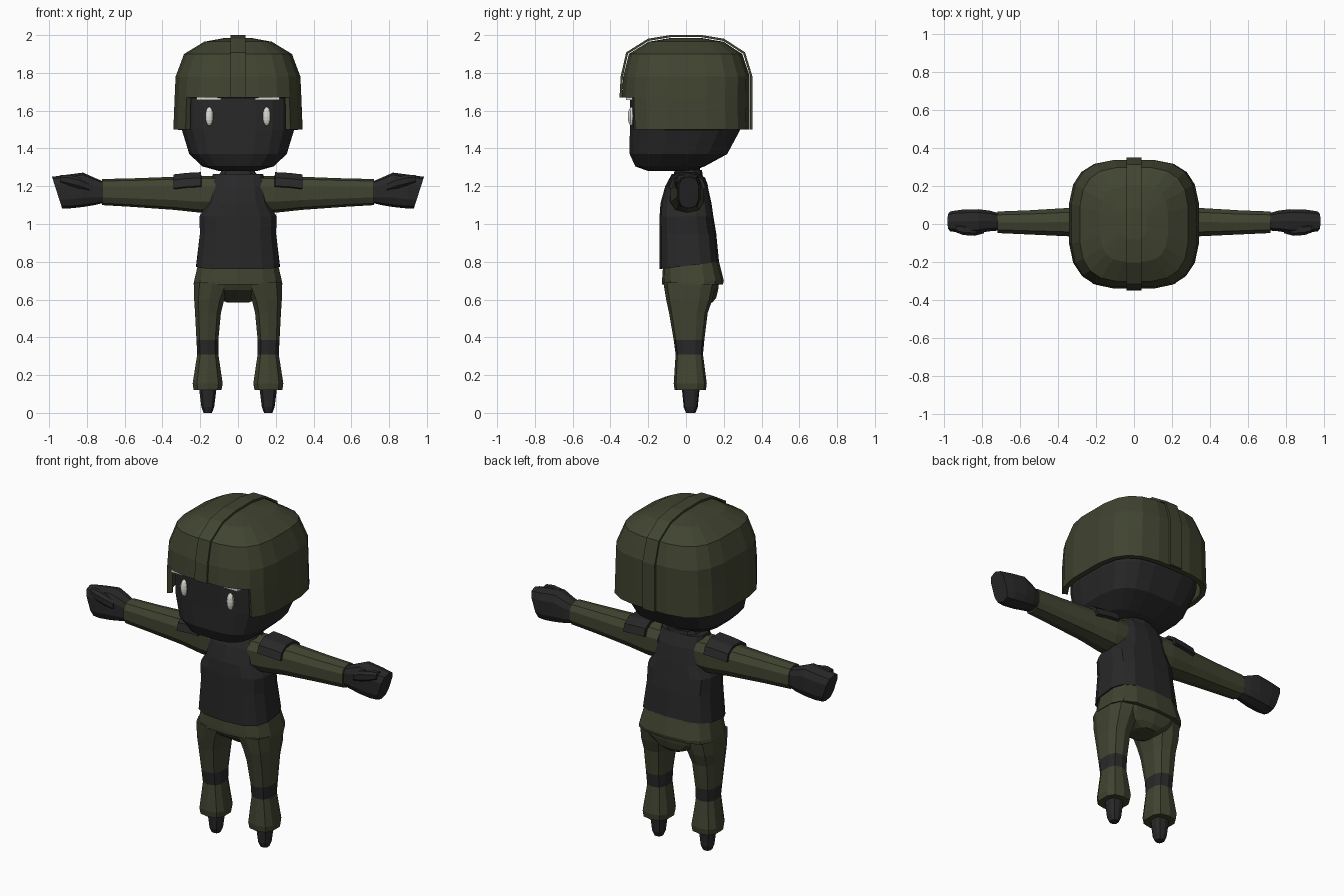
import bpy, bmesh, math

if "Cube" in bpy.data.objects:
    bpy.data.objects.remove(bpy.data.objects["Cube"])


def material(name, rgb):
    m = bpy.data.materials.new(name)
    m.diffuse_color = (*rgb, 1)
    m.use_nodes = True
    m.node_tree.nodes["Principled BSDF"].inputs["Base Color"].default_value = m.diffuse_color
    return m


GREEN = material("olive cloth", (0.052, 0.058, 0.030))
DARK = material("dark fabric", (0.021, 0.021, 0.022))
WHITE = material("eye white", (0.72, 0.72, 0.66))


def finish(name, bm, mats, mirror=False):
    bmesh.ops.recalc_face_normals(bm, faces=bm.faces)
    me = bpy.data.meshes.new(name)
    bm.to_mesh(me)
    bm.free()
    ob = bpy.data.objects.new(name, me)
    bpy.context.collection.objects.link(ob)
    for m in mats:
        me.materials.append(m)
    if mirror:
        ob.modifiers.new("mirror", "MIRROR").use_clip = False
    return ob


def ring(bm, axis, n, power, pos, u0, u1, v0, v1, shear=0.0):
    """Rounded-square ring; u,v are x,y (axis z) or y,z (axis x)."""
    verts = []
    for i in range(n):
        a = 2 * math.pi * (i + 0.5) / n
        c, s = math.cos(a), math.sin(a)
        u = (u0 + u1) / 2 + (u1 - u0) / 2 * math.copysign(abs(c) ** (2 / power), c)
        dv = (v1 - v0) / 2 * math.copysign(abs(s) ** (2 / power), s)
        v, p = (v0 + v1) / 2 + dv, pos + shear * dv
        verts.append(bm.verts.new((u, v, p) if axis == "z" else (p, u, v)))
    return verts


def loft(rings, n=12, power=2.6, axis="z", caps=(True, True)):
    bm = bmesh.new()
    rs = [ring(bm, axis, n, power, *r) for r in rings]
    for a, b in zip(rs, rs[1:]):
        for i in range(n):
            bm.faces.new((a[i], a[(i + 1) % n], b[(i + 1) % n], b[i]))
    for r, on in zip((rs[0], rs[-1]), caps):
        if on:
            bm.faces.new(r)
    return bm


def sym(rows):
    """Rings centred on x=0: (z, half width, y front, y back, shear)."""
    return [(r[0], -r[1], r[1], r[2], r[3], *r[4:]) for r in rows]


# Head
finish("head", loft(sym([
    (1.28, .10, -.20, .03), (1.305, .19, -.27, .10), (1.37, .26, -.30, .22),
    (1.50, .30, -.30, .29), (1.67, .30, -.30, .30), (1.80, .27, -.27, .27)]), 20, 3.2), [DARK])

# Eyes and the pale brows tucked under the helmet rim
bm = bmesh.new()
bmesh.ops.create_uvsphere(bm, u_segments=10, v_segments=8, radius=1)
for v in bm.verts:
    v.co = (.152 + .022 * v.co.x, -.288 + .02 * v.co.y, 1.57 + .05 * v.co.z)
finish("eye", bm, [WHITE], True)
bm = bmesh.new()
bmesh.ops.create_cube(bm, size=1)
for v in bm.verts:
    v.co = (.155 + .13 * v.co.x, -.30 + .035 * v.co.y, 1.664 + .014 * v.co.z)
finish("brow", bm, [WHITE], True)

# Helmet shell, with the face opening removed from the lowest band
bm = loft(sym([
    (1.50, .345, -.335, .34), (1.67, .338, -.343, .34), (1.78, .333, -.335, .34),
    (1.90, .288, -.305, .30), (1.965, .18, -.20, .20), (1.985, .07, -.08, .08)]),
    20, 3.2, caps=(False, True))
opening = [f for f in bm.faces if f.calc_center_median().z < 1.66
           and f.calc_center_median().y < -.24]
bmesh.ops.delete(bm, geom=opening, context="FACES")
ob = finish("helmet", bm, [GREEN])
mod = ob.modifiers.new("thickness", "SOLIDIFY")
mod.thickness, mod.offset = .03, -1

# Raised band over the middle of the helmet
path = [(-.346, 1.67), (-.340, 1.78), (-.312, 1.905), (-.20, 1.975), (-.08, 1.995),
        (.08, 1.995), (.20, 1.975), (.308, 1.905), (.346, 1.78), (.346, 1.50)]
bm = bmesh.new()
pairs = [[bm.verts.new((x, y, z)) for x in (-.04, .04)] for y, z in path]
for a, b in zip(pairs, pairs[1:]):
    bm.faces.new((a[0], a[1], b[1], b[0]))
ob = finish("helmet_band", bm, [GREEN])
mod = ob.modifiers.new("thickness", "SOLIDIFY")
mod.thickness, mod.offset = .012, 0

# Neck, collar, vest
finish("neck", loft(sym([(1.22, .07, -.06, .08), (1.33, .065, -.06, .07)]), 10), [DARK])
finish("collar", loft(sym([(1.24, .115, -.07, .09), (1.285, .09, -.06, .085)]), 10), [DARK])
finish("vest", loft(sym([
    (.78, .225, -.14, .175, .12), (.95, .205, -.14, .16), (1.04, .208, -.14, .145),
    (1.11, .165, -.135, .135), (1.20, .15, -.11, .115), (1.265, .135, -.075, .085)]),
    14, 3), [DARK])

# Jacket hem and seat of the trousers
finish("jacket_hem", loft(sym([
    (.68, .24, -.127, .195), (.70, .236, -.127, .20), (.80, .212, -.12, .175)]), 14, 3), [GREEN])
finish("trouser_seat", loft(sym([
    (.585, .06, .0, .14), (.61, .12, -.04, .16), (.65, .20, -.095, .17),
    (.69, .225, -.115, .175)]), 14, 2.8), [GREEN])

# Legs with a dark knee band chosen by height
bm = loft([
    (.12, .085, .237, -.06, .105), (.155, .078, .243, -.065, .11), (.31, .102, .218, -.055, .09),
    (.385, .102, .222, -.065, .097), (.53, .088, .230, -.09, .115),
    (.60, .07, .235, -.105, .14), (.69, .03, .236, -.12, .16)], 10, 2.8)
for f in bm.faces:
    f.material_index = int(.31 < f.calc_center_median().z < .385)
finish("leg", bm, [GREEN, DARK], True)
finish("boot", loft([
    (.0, .137, .183, .0, .05), (.03, .125, .195, -.012, .062),
    (.13, .112, .208, -.022, .072)], 10), [DARK], True)

# Arms along x: (x, y front, y back, z low, z high)
finish("arm", loft([
    (.12, -.09, .10, 1.06, 1.255), (.20, -.085, .10, 1.06, 1.255), (.34, -.068, .088, 1.075, 1.25),
    (.55, -.058, .075, 1.09, 1.242), (.72, -.05, .068, 1.10, 1.238)], 10, 2.6, "x"), [GREEN], True)
finish("hand", loft([
    (.70, -.035, .055, 1.115, 1.22), (.76, -.04, .072, 1.10, 1.245),
    (.82, -.05, .08, 1.09, 1.272), (.90, -.05, .078, 1.083, 1.26, .15),
    (.958, -.04, .068, 1.083, 1.25, .32)], 10, 3, "x"), [DARK], True)
finish("thumb", loft([
    (.79, -.05, .0, 1.17, 1.225), (.84, -.064, .0, 1.185, 1.25),
    (.90, -.06, .0, 1.20, 1.262), (.94, -.045, .0, 1.215, 1.26)], 8, 2.6, "x"), [DARK], True)

# Shoulder pads: curved plates over the top of each arm
bm = bmesh.new()
arch = [(-.088, 1.195), (-.075, 1.235), (-.035, 1.262), (.05, 1.262), (.09, 1.235), (.103, 1.195)]
rows = [[bm.verts.new((x, y * s, z + dz)) for y, z in arch]
        for x, s, dz in ((.195, 1.05, .004), (.27, 1, .0), (.34, .93, -.008))]
for a, b in zip(rows, rows[1:]):
    for i in range(len(arch) - 1):
        bm.faces.new((a[i], a[i + 1], b[i + 1], b[i]))
ob = finish("shoulder_pad", bm, [DARK], True)
mod = ob.modifiers.new("thickness", "SOLIDIFY")
mod.thickness, mod.offset = .018, 0
